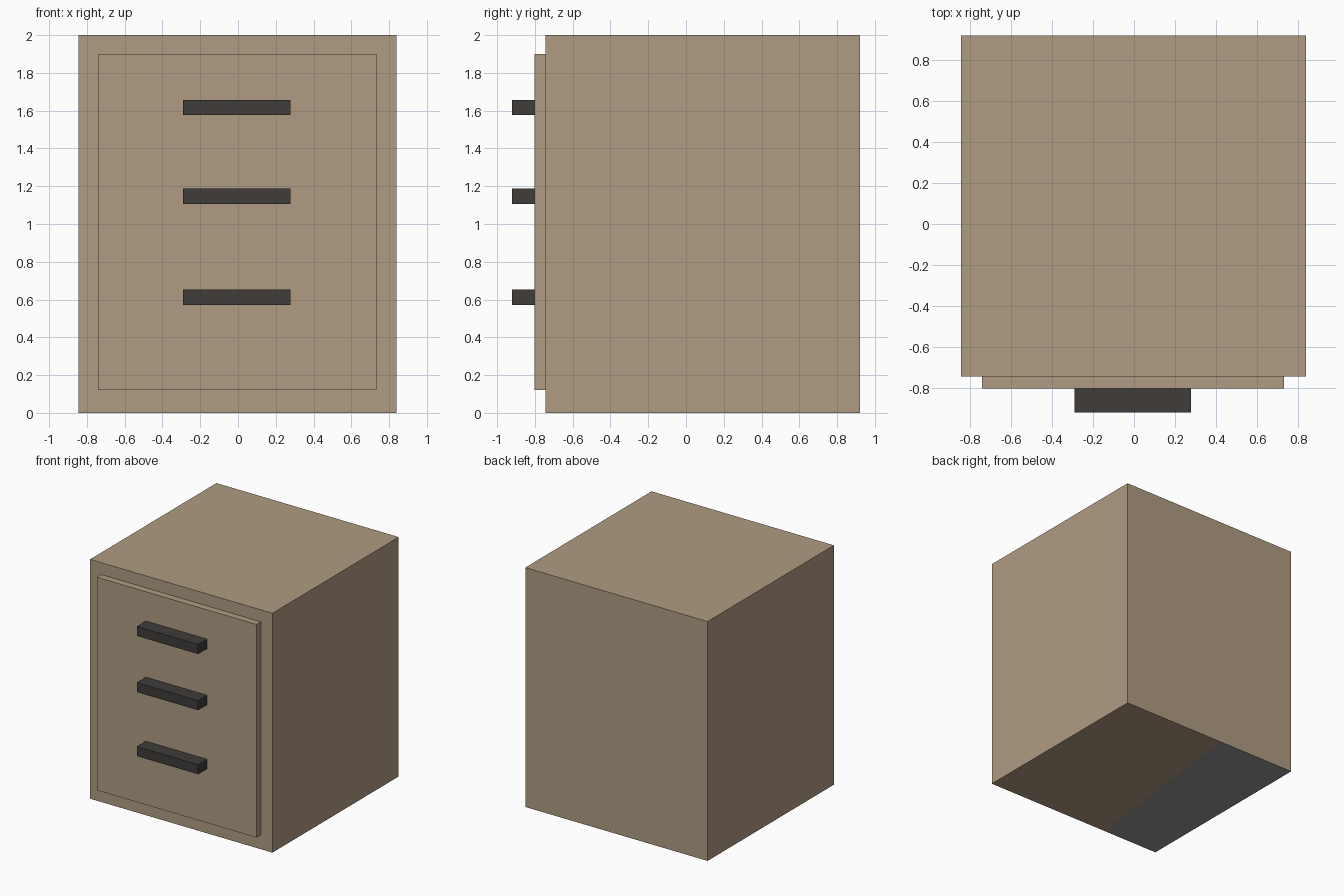
import bpy, bmesh
from mathutils import Vector

if "Cube" in bpy.data.objects:
    bpy.data.objects.remove(bpy.data.objects["Cube"])


def material(name, rgb):
    m = bpy.data.materials.new(name)
    m.diffuse_color = (*rgb, 1)
    m.use_nodes = True
    m.node_tree.nodes["Principled BSDF"].inputs["Base Color"].default_value = m.diffuse_color
    return m


wood = material("wood", (0.43, 0.33, 0.225))
dark = material("dark_metal", (0.05, 0.046, 0.042))
grey = material("grey_underside", (0.3, 0.3, 0.3))


def box(name, lo, hi, mat):
    lo, hi = Vector(lo), Vector(hi)
    bpy.ops.mesh.primitive_cube_add(size=1, location=(lo + hi) / 2)
    ob = bpy.context.object
    ob.name = name
    for v in ob.data.vertices:
        v.co *= hi - lo
    ob.data.materials.append(mat)
    return ob


# Cabinet body
body = box("cabinet_body", (-0.845, -0.745, 0), (0.84, 0.922, 2), wood)
body.data.materials.append(grey)

# Underside: split the bottom face, with a grey strip on the left
bm = bmesh.new()
bm.from_mesh(body.data)
bottom = min(bm.faces, key=lambda f: f.calc_center_median().z)
a, b = Vector((-0.32, -0.745, 0)), Vector((-0.12, 0.922, 0))
normal = (b - a).cross(Vector((0, 0, 1)))
bmesh.ops.bisect_plane(bm, geom=[bottom, *bottom.edges, *bottom.verts],
                       plane_co=a - body.location, plane_no=normal)
bm.normal_update()
for f in bm.faces:
    c = f.calc_center_median() + body.location
    if f.normal.z < -0.9 and (c - a).dot(normal) < 0:
        f.material_index = 1
bm.to_mesh(body.data)
bm.free()

# Raised front panel
box("front_panel", (-0.742, -0.803, 0.12), (0.732, -0.745, 1.9), wood)

# Drawer handles, bottom to top
for i, z in enumerate((0.572, 1.107, 1.576)):
    box(f"drawer_handle_{i + 1}", (-0.29, -0.922, z), (0.278, -0.803, z + 0.08), dark)
